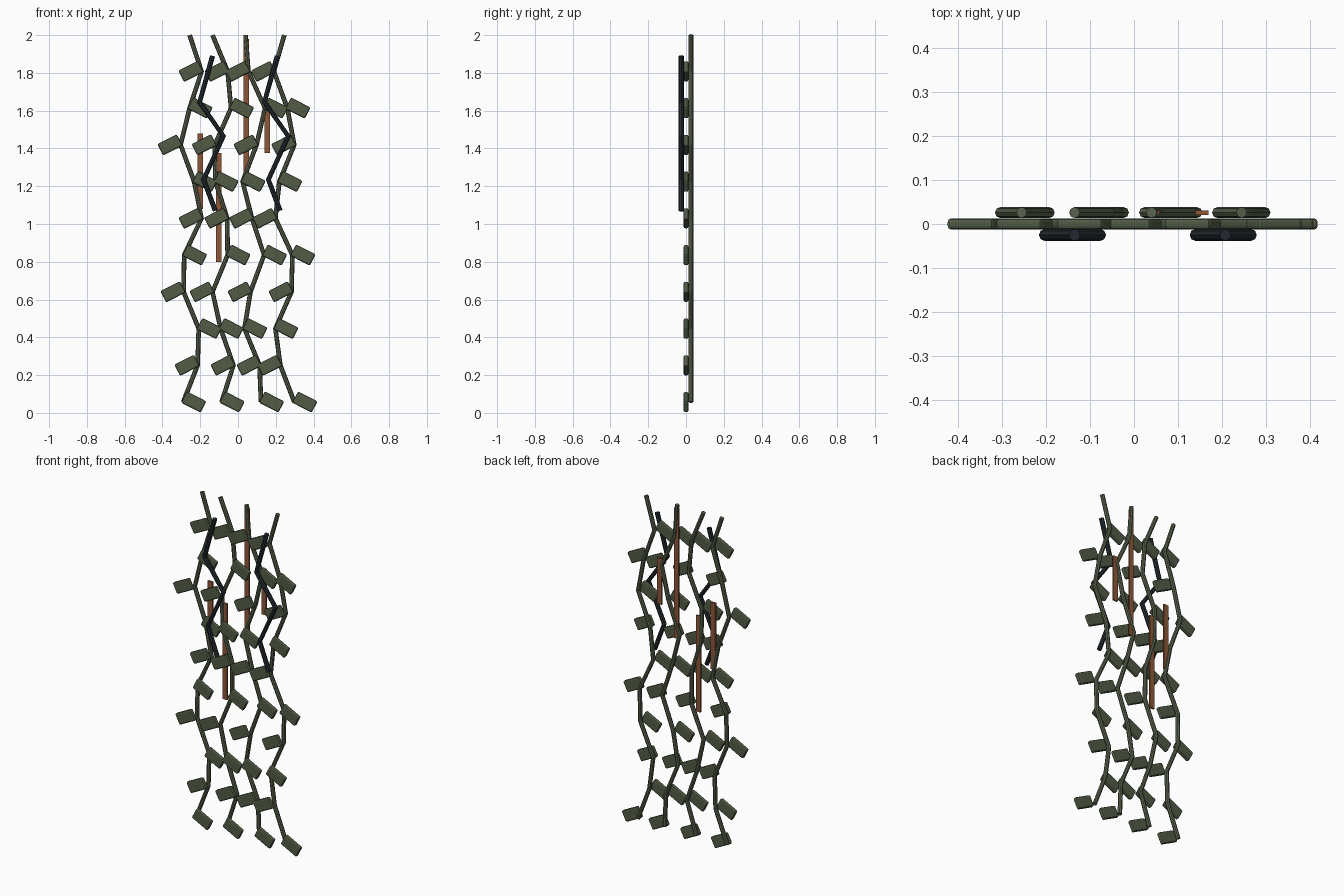
import bpy, bmesh, math
from mathutils import Matrix

if "Cube" in bpy.data.objects:
    bpy.data.objects.remove(bpy.data.objects["Cube"])


def material(name, rgb):
    m = bpy.data.materials.new(name)
    m.diffuse_color = (*rgb, 1)
    m.use_nodes = True
    m.node_tree.nodes["Principled BSDF"].inputs["Base Color"].default_value = m.diffuse_color
    return m


VINE = material("vine_green", (0.10, 0.125, 0.075))
LEAF = material("leaf_green", (0.085, 0.105, 0.06))
DARK = material("dark_stem", (0.018, 0.025, 0.032))
BARK = material("bark_brown", (0.27, 0.095, 0.04))


def tube(name, points, radius, mat):
    # Faceted tube along a straight-segment path
    cu = bpy.data.curves.new(name, 'CURVE')
    cu.dimensions = '3D'
    cu.bevel_depth = radius
    cu.bevel_resolution = 2
    cu.use_fill_caps = True
    sp = cu.splines.new('POLY')
    sp.points.add(len(points) - 1)
    for p, co in zip(sp.points, points):
        p.co = (*co, 1)
    sp.use_smooth = False
    cu.materials.append(mat)
    ob = bpy.data.objects.new(name, cu)
    bpy.context.collection.objects.link(ob)
    return ob


def box(name, loc, size, mat, tilt=0, bevel=0):
    bm = bmesh.new()
    bmesh.ops.create_cube(bm, size=1, matrix=Matrix.Diagonal((*size, 1)))
    if bevel:
        bmesh.ops.bevel(bm, geom=bm.edges[:], offset=bevel, segments=2,
                        profile=0.5, affect='EDGES')
    me = bpy.data.meshes.new(name)
    bm.to_mesh(me)
    bm.free()
    me.materials.append(mat)
    ob = bpy.data.objects.new(name, me)
    ob.location = loc
    ob.rotation_euler = (0, tilt, 0)
    bpy.context.collection.objects.link(ob)
    return ob


# Hanging vines: x of each node, from the top down
vines = [
    [-.256, -.193, -.256, -.304, -.232, -.193, -.285, -.288, -.208, -.214, -.290],
    [-.135, -.055, -.037, -.123, -.119, -.057, -.055, -.135, -.092, -.024, -.087],
    [.040, .055, .143, .098, .024, .074, .138, .066, .034, .114, .122],
    [.245, .190, .261, .298, .219, .198, .288, .283, .198, .224, .298],
]
heights = [2.0] + [1.808 - 0.1945 * i for i in range(10)]

for v, xs in enumerate(vines, 1):
    tube(f"vine_{v}", [(x, 0.026, z) for x, z in zip(xs, heights)], 0.0125, VINE)
    # Leaves alternate left and right down the vine
    for i in range(1, 11):
        side = -1 if i % 2 else 1
        box(f"leaf_{v}_{i}", (xs[i] + side * 0.056, 0, heights[i]),
            (0.116, 0.025, 0.067), LEAF, tilt=side * math.radians(27), bevel=0.008)

# Dark zigzag stems in front
zigzag = [(0, 1.89), (-.068, 1.645), (.058, 1.465), (-.047, 1.235), (.015, 1.07)]
for n, x0 in (("left", -0.135), ("right", 0.208)):
    tube(f"dark_stem_{n}", [(x0 + x, -0.025, z) for x, z in zigzag], 0.0135, DARK)

# Flat brown strips behind the leaves: x, bottom, top
strips = [(-.200, 1.08, 1.48), (-.102, .80, 1.375), (.043, 1.20, 1.98), (.155, 1.375, 1.65)]
for i, (x, lo, hi) in enumerate(strips, 1):
    box(f"brown_strip_{i}", (x, 0.026, (lo + hi) / 2), (0.03, 0.01, hi - lo), BARK)
